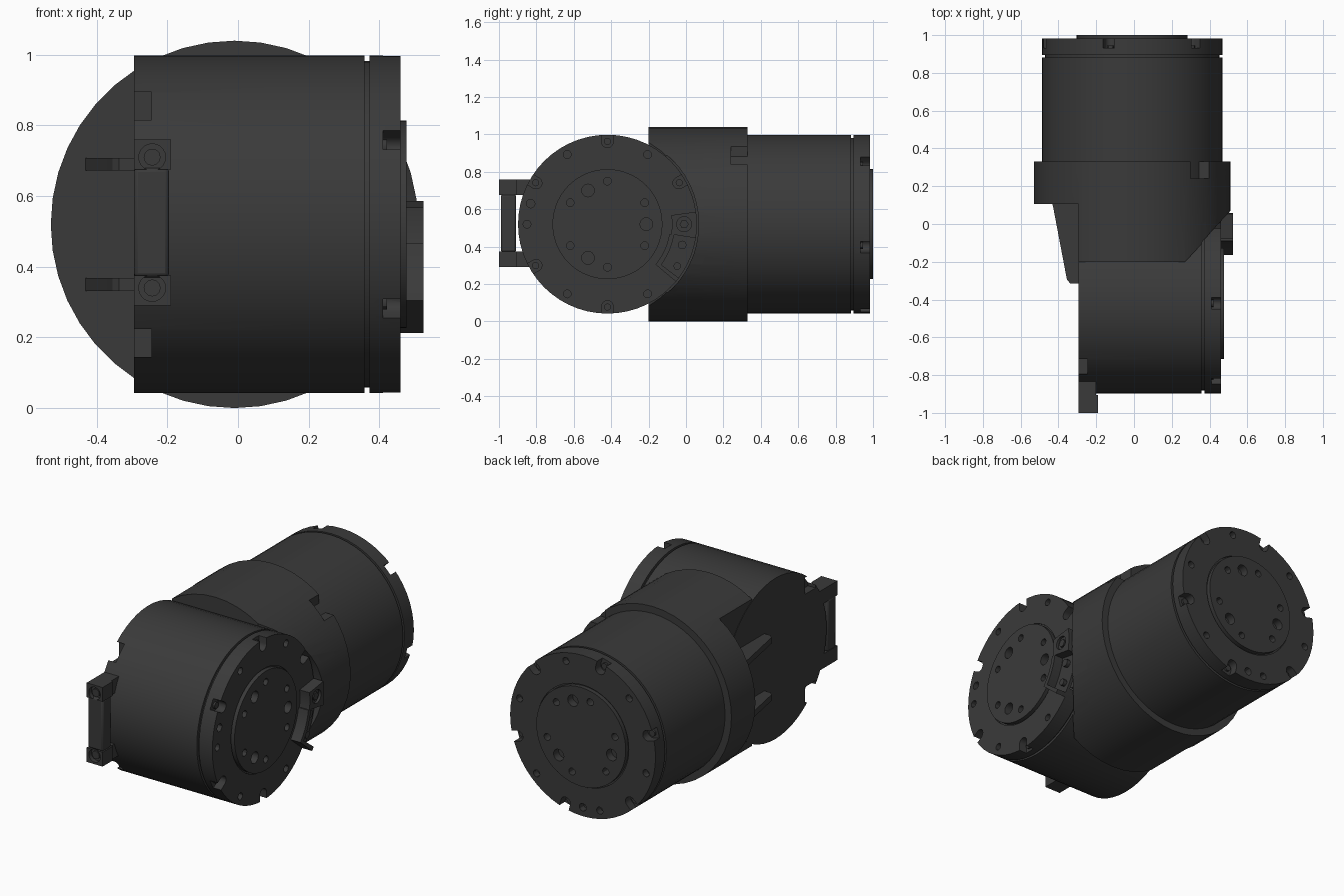
import bpy, bmesh, math
from mathutils import Matrix, Vector

if "Cube" in bpy.data.objects:
    bpy.data.objects.remove(bpy.data.objects["Cube"])

mat = bpy.data.materials.new("dark_grey")
mat.diffuse_color = (0.042, 0.042, 0.042, 1)
mat.use_nodes = True
mat.node_tree.nodes["Principled BSDF"].inputs["Base Color"].default_value = mat.diffuse_color
ZC = 0.52                      # height of both motor axes
YF = -0.42                     # y of the front motor axis
XR = -0.01                     # x of the rear motor axis


def frame(ax, ay, az, origin):
    m = Matrix((ax, ay, az)).transposed().to_4x4()
    m.translation = Vector(origin)
    return m


# local z runs along each motor axis, origin on the flange face
FRONT = frame((0, 1, 0), (0, 0, 1), (1, 0, 0), (0.46, YF, ZC))
REAR = frame((0, 0, 1), (1, 0, 0), (0, 1, 0), (XR, 0.983, ZC))
WORLD = Matrix()
ALONG_X = frame((0, 1, 0), (0, 0, 1), (1, 0, 0), (0, 0, 0))
ALONG_Y = frame((0, 0, 1), (1, 0, 0), (0, 1, 0), (0, 0, 0))


def add_prism(bm, pts, z0, z1, m):
    lo = [bm.verts.new(m @ Vector((x, y, z0))) for x, y in pts]
    hi = [bm.verts.new(m @ Vector((x, y, z1))) for x, y in pts]
    bm.faces.new(lo[::-1])
    bm.faces.new(hi)
    n = len(pts)
    for i in range(n):
        j = (i + 1) % n
        bm.faces.new((lo[i], lo[j], hi[j], hi[i]))


def finish(bm, name):
    bmesh.ops.recalc_face_normals(bm, faces=bm.faces)
    me = bpy.data.meshes.new(name)
    bm.to_mesh(me)
    bm.free()
    ob = bpy.data.objects.new(name, me)
    me.materials.append(mat)
    bpy.context.collection.objects.link(ob)
    return ob


def prisms(name, items):
    bm = bmesh.new()
    for it in items:
        add_prism(bm, *it)
    return finish(bm, name)


def circle(cx, cy, r, n=12):
    return [(cx + r * math.cos(2 * math.pi * i / n), cy + r * math.sin(2 * math.pi * i / n)) for i in range(n)]


def rect(x0, x1, y0, y1):
    return [(x0, y0), (x1, y0), (x1, y1), (x0, y1)]


def polar(r, deg):
    a = math.radians(deg)
    return r * math.cos(a), r * math.sin(a)


def sector(r0, r1, a0, a1, n=10):
    st = [a0 + (a1 - a0) * i / n for i in range(n + 1)]
    return [polar(r1, a) for a in st] + [polar(r0, a) for a in reversed(st)]


def lathe(name, prof, m, n=56):
    bm = bmesh.new()
    rings = [[bm.verts.new(m @ Vector((*polar(r, 360 * i / n), z))) for i in range(n)] for r, z in prof]
    for a, b in zip(rings, rings[1:]):
        for i in range(n):
            j = (i + 1) % n
            bm.faces.new((a[i], a[j], b[j], b[i]))
    bm.faces.new(rings[0])
    bm.faces.new(rings[-1])
    return finish(bm, name)


def cut(ob, items):
    cutter = prisms("cutter", items)
    cutter.hide_render = True
    mod = ob.modifiers.new("cut", 'BOOLEAN')
    mod.operation = 'DIFFERENCE'
    mod.solver = 'EXACT'
    mod.object = cutter
    bpy.context.view_layer.objects.active = ob
    bpy.ops.object.modifier_apply(modifier=mod.name)
    bpy.data.objects.remove(cutter)


def rim_notch(deg):
    # U-shaped slot open to the flange rim
    pts = [(0.44 + 0.031 * math.cos(math.radians(a)), 0.031 * math.sin(math.radians(a)))
           for a in range(90, 271, 20)]
    pts += [(0.52, -0.031), (0.52, 0.031)]
    c, s = polar(1, deg)
    return [(x * c - y * s, x * s + y * c) for x, y in pts]


def motor(name, m, length, phase):
    body = lathe(name, [(0.478, -length), (0.478, -0.102), (0.462, -0.102), (0.462, -0.088),
                        (0.478, -0.088), (0.478, 0), (0.302, 0), (0.302, -0.008),
                        (0.294, -0.008), (0.294, 0.017)], m)
    holes = []
    for k in range(6):
        holes.append((rim_notch(30 + 60 * k + phase), -0.05, 0.05, m))
        holes.append((circle(*polar(0.43, 60 * k + phase), 0.021), -0.04, 0.05, m))
        holes.append((circle(*polar(0.23, 30 + 60 * k + phase), 0.021), -0.03, 0.05, m))
    for k in range(3):
        holes.append((circle(*polar(0.208, 120 * k + phase), 0.034, 16), -0.03, 0.05, m))
    holes.append((circle(*polar(0.425, 165 + phase), 0.023), -0.04, 0.05, m))
    cut(body, holes)
    # screw heads sunk in the rim slots
    prisms(name + "_rim_screws", [(circle(*polar(0.443, 30 + 60 * k + phase), 0.019), -0.06, -0.038, m)
                                  for k in range(6)])
    return body


front = motor("front_motor", FRONT, 0.755, 0)
rear = motor("rear_motor", REAR, 0.75, 15)

# edge slots on the closed side of the front motor
edge = []
for a in (135, 225):
    c, s = polar(0.46, a)
    edge.append((rect(YF + c - 0.05, YF + c + 0.05, ZC + s - 0.05, ZC + s + 0.05), -0.4, -0.245, ALONG_X))
cut(front, edge)

# joint housing: collar with a flat left side, chamfered right side and disc clearance
housing = lathe("joint_housing", [(0.52, -0.2), (0.52, 0.33)],
                frame((0, 0, 1), (1, 0, 0), (0, 1, 0), (XR, 0, ZC)), 44)
cut(housing, [(rect(-0.8, -0.293, -0.5, 0.105), -0.5, 1.5, WORLD)])
cut(housing, [([(0.515, 0.064), (0.27, -0.201), (0.27, -0.5), (0.8, -0.5), (0.8, 0.064)], -0.5, 1.5, WORLD)])
cut(housing, [(circle(YF, ZC, 0.488, 56), 0.357, 0.7, ALONG_X)])
cut(housing, [(rect(0.30, 0.40, 0.24, 0.4), 0.84, 1.2, WORLD),
              (circle(0.03, 0.80, 0.035), -0.4, -0.25, ALONG_X),
              (circle(0.03, 0.24, 0.035), -0.4, -0.25, ALONG_X)])

# tapered ribs between collar and flat side
rib = [(-0.28, 0.12), (-0.435, 0.12), (-0.428, 0.09), (-0.355, -0.295), (-0.337, -0.315), (-0.28, -0.315)]
prisms("side_ribs", [(rib, z - 0.018, z + 0.018, WORLD) for z in (0.35, 0.69)])

# cable clip on the front disc: boss, curved wall and end wall
clip = prisms("cable_clip", [(sector(0.345, 0.478, -9, 8), -0.01, 0.065, FRONT),
                             (sector(0.335, 0.36, -40, -9), -0.01, 0.065, FRONT),
                             (sector(0.36, 0.478, -40, -37, 3), -0.01, 0.065, FRONT),
                             (sector(0.36, 0.478, -37, -9), -0.01, 0.008, FRONT)])
cut(clip, [(circle(0.41, 0, 0.04, 20), 0.05, 0.1, FRONT),
           (circle(*polar(0.415, -15.5), 0.023), -0.005, 0.03, FRONT),
           (circle(*polar(0.435, -31), 0.02), -0.005, 0.03, FRONT)])
prisms("clip_screw", [(circle(0.41, 0, 0.024, 6), 0.04, 0.06, FRONT)])

# handle bracket at the front: two arms and a bar around an open window
arms = []
for s in (1, -1):
    zs = sorted((0.525 + s * 0.15, 0.525 + s * 0.235))
    arms.append((rect(zs[0], zs[1], -0.295, -0.19), -1.0, -0.905, ALONG_Y))
    arms.append((rect(zs[0], zs[1], -0.295, -0.20), -0.905, -0.76, ALONG_Y))
bracket = prisms("bracket_arms", arms)
cut(bracket, [(circle(z, -0.243, 0.038, 20), -1.1, -0.975, ALONG_Y) for z in (0.34, 0.71)])
prisms("bracket_screws", [(circle(z, -0.243, 0.024, 12), -0.99, -0.96, ALONG_Y) for z in (0.34, 0.71)])
bar = prisms("bracket_bar", [(rect(-0.295, -0.195, -0.99, -0.908), 0.37, 0.68, WORLD)])
bev = bar.modifiers.new("round", 'BEVEL')
bev.width = 0.012
bev.segments = 2

# smooth the round surfaces, keep hard edges
bpy.ops.object.select_all(action='DESELECT')
for ob in bpy.context.collection.objects:
    ob.select_set(True)
    bpy.context.view_layer.objects.active = ob
bpy.ops.object.shade_smooth_by_angle(angle=math.radians(30))
